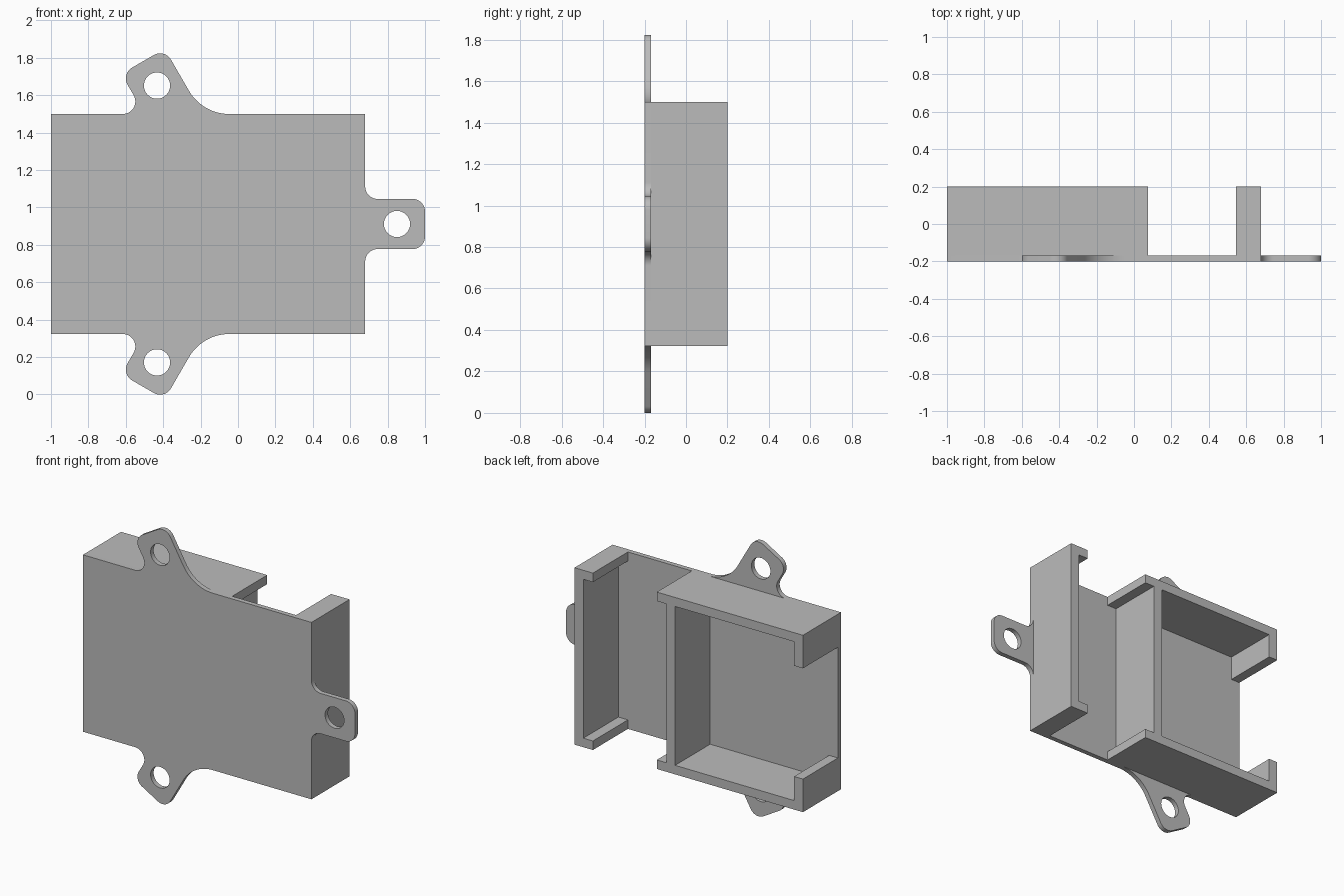
import bpy, bmesh
from math import cos, sin, pi, radians, tan
from mathutils import Vector

cube = bpy.data.objects.get("Cube")
if cube:
    bpy.data.objects.remove(cube, do_unlink=True)

grey = bpy.data.materials.new("plain_grey")
grey.use_nodes = True
grey.diffuse_color = (0.5, 0.5, 0.5, 1)
grey.node_tree.nodes["Principled BSDF"].inputs["Base Color"].default_value = grey.diffuse_color

MID = 0.911                       # height of the mirror line
HALF = 0.588                      # half height of the tray
LEFT, RIGHT = -1.0, 0.68
FRONT, FLOOR, BACK = -0.2, -0.168, 0.2
WALL = 0.065
TAB, ROUND, HOLE = 0.134, 0.067, 0.07


def rounded(corners):
    """Turn (point, radius) corners into an outline with arcs."""
    out = []
    for i, (p, r) in enumerate(corners):
        if r == 0:
            out.append(p)
            continue
        a = (corners[i - 1][0] - p).normalized()
        b = (corners[(i + 1) % len(corners)][0] - p).normalized()
        half = a.angle(b) / 2
        centre = p + (a + b).normalized() * (r / sin(half))
        start = p + a * (r / tan(half)) - centre
        end = p + b * (r / tan(half)) - centre
        sweep = start.angle_signed(end)
        steps = 14
        for k in range(steps + 1):
            t = -sweep * k / steps
            out.append(centre + Vector((start.x * cos(t) - start.y * sin(t),
                                        start.x * sin(t) + start.y * cos(t))))
    return out


def flip(p):
    return Vector((p.x, -p.y))


def ring(c):
    return [c + HOLE * Vector((cos(a), sin(a))) for a in (2 * pi * k / 48 for k in range(48))]


# Outline of the upper half, from the side tab round to the open end
side_hole = Vector((0.85, 0))
top_hole = Vector((-0.433, 0.74))
along = Vector((cos(radians(120)), sin(radians(120))))
across = Vector((along.y, -along.x))
tip = top_hole + along * 0.15


def root(side):
    p = top_hole + across * side * TAB
    return p + along * ((HALF - p.y) / along.y)


upper = [(Vector((1, TAB)), ROUND), (Vector((RIGHT, TAB)), ROUND),
         (Vector((RIGHT, HALF)), 0), (root(1), 0.25),
         (tip + across * TAB, ROUND), (tip - across * TAB, ROUND),
         (root(-1), ROUND), (Vector((LEFT, HALF)), 0)]
lower = [(flip(p), r) for p, r in reversed(upper)]

# Base plate with its three tabs and screw holes
curve = bpy.data.curves.new("outline", 'CURVE')
curve.dimensions = '2D'
curve.fill_mode = 'BOTH'
curve.extrude = (FLOOR - FRONT) / 2
for loop in (rounded(upper + lower), ring(side_hole), ring(top_hole), ring(flip(top_hole))):
    spline = curve.splines.new('POLY')
    spline.points.add(len(loop) - 1)
    for point, p in zip(spline.points, loop):
        point.co = (p.x, p.y, 0, 1)
    spline.use_cyclic_u = True
plate = bpy.data.objects.new("base_plate", curve)
bpy.context.collection.objects.link(plate)
plate.location = (0, (FRONT + FLOOR) / 2, MID)
plate.rotation_euler.x = pi / 2
bpy.ops.object.select_all(action='DESELECT')
plate.select_set(True)
bpy.context.view_layer.objects.active = plate
bpy.ops.object.convert(target='MESH')
plate = bpy.context.view_layer.objects.active
bm = bmesh.new()
bm.from_mesh(plate.data)
bmesh.ops.remove_doubles(bm, verts=bm.verts, dist=0.0001)
bmesh.ops.recalc_face_normals(bm, faces=bm.faces)
bm.to_mesh(plate.data)
bm.free()
plate.data.materials.clear()
plate.data.materials.append(grey)
bpy.ops.object.shade_smooth_by_angle(angle=radians(30))


def wall(name, x0, x1, z0, z1):
    """Upright wall standing on the back of the plate; z is measured from the middle."""
    bm = bmesh.new()
    bmesh.ops.create_cube(bm, size=1)
    for v in bm.verts:
        v.co = (x0 if v.co.x < 0 else x1,
                FLOOR if v.co.y < 0 else BACK,
                MID + (z0 if v.co.z < 0 else z1))
    mesh = bpy.data.meshes.new(name)
    bm.to_mesh(mesh)
    bm.free()
    mesh.materials.append(grey)
    bpy.context.collection.objects.link(bpy.data.objects.new(name, mesh))


# Full-height walls
INNER = HALF - 0.06
wall("end_wall", RIGHT - WALL, RIGHT, -INNER, INNER)
wall("divider_wall", -0.06, 0.005, -INNER, INNER)

# Walls repeated at the top and bottom
for name, s in (("upper", 1), ("lower", -1)):
    def pair(part, x0, x1, near, far):
        wall(name + part, x0, x1, *sorted((s * near, s * far)))
    pair("_long_wall", LEFT, 0.075, INNER, HALF)
    pair("_end_flange", 0.545, RIGHT, INNER, HALF)
    pair("_corner_stub", LEFT, LEFT + WALL, HALF - 0.22, INNER)
